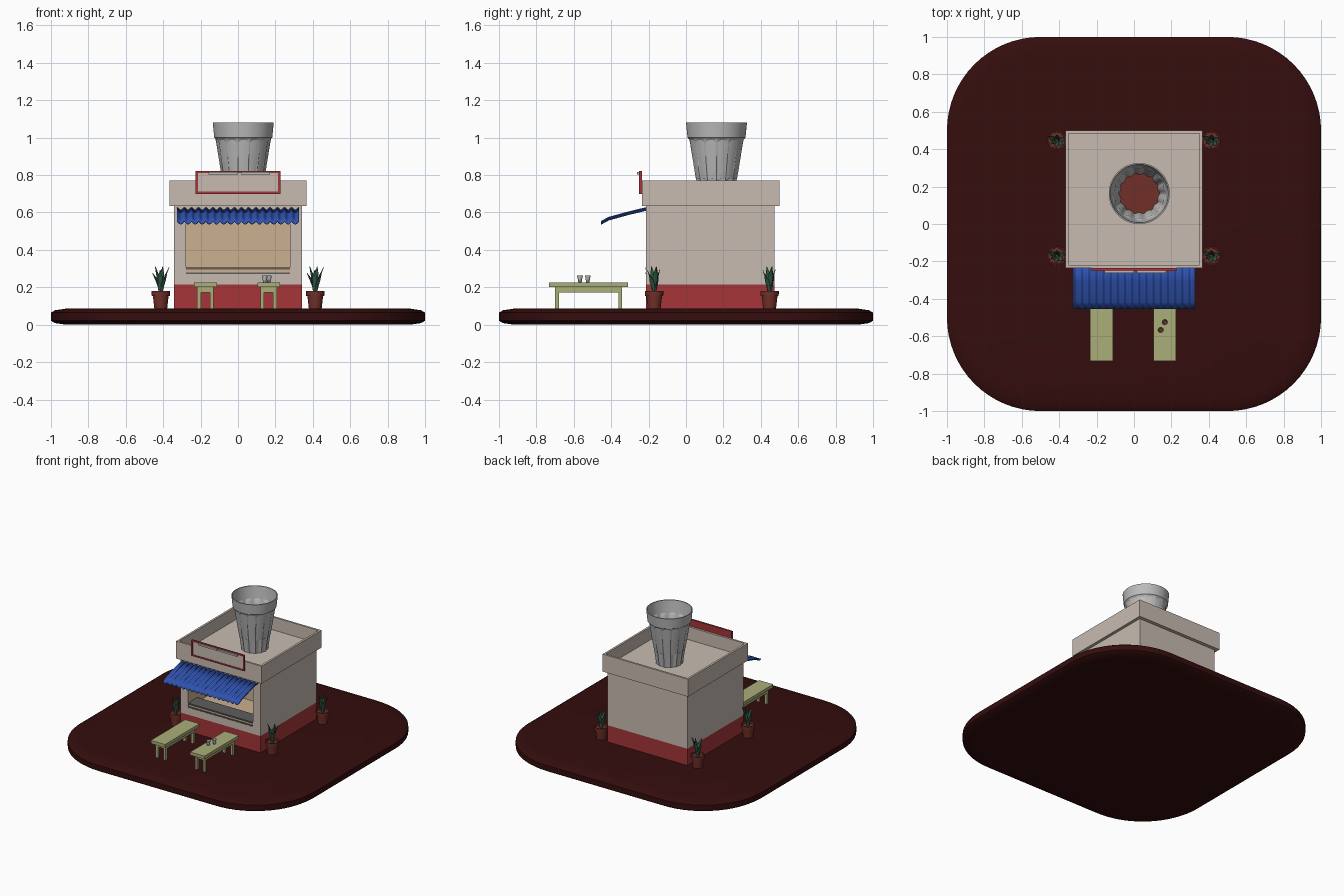
import bpy, bmesh, math
from mathutils import Vector

if "Cube" in bpy.data.objects:
    bpy.data.objects.remove(bpy.data.objects["Cube"])


def material(name, r, g, b):
    m = bpy.data.materials.new(name)
    m.diffuse_color = (r, g, b, 1)
    m.use_nodes = True
    m.node_tree.nodes["Principled BSDF"].inputs["Base Color"].default_value = m.diffuse_color
    return m


MAROON = material("dark maroon", 0.035, 0.004, 0.004)
PLASTER = material("beige plaster", 0.58, 0.50, 0.44)
RED = material("red", 0.38, 0.036, 0.040)
BLUE = material("blue", 0.030, 0.090, 0.46)
WOOD = material("pale olive", 0.41, 0.42, 0.19)
PEACH = material("peach", 0.60, 0.44, 0.28)
GLASS = material("light grey", 0.50, 0.50, 0.50)
GREEN = material("leaf green", 0.032, 0.11, 0.065)
CLAY = material("clay brown", 0.17, 0.030, 0.022)
STEEL = material("dark grey", 0.11, 0.11, 0.11)


def finish(name, bm, mats, smooth=None, recalc=True):
    if recalc:
        bmesh.ops.recalc_face_normals(bm, faces=bm.faces)
    me = bpy.data.meshes.new(name)
    bm.to_mesh(me)
    bm.free()
    for m in mats:
        me.materials.append(m)
    ob = bpy.data.objects.new(name, me)
    bpy.context.collection.objects.link(ob)
    if smooth:
        bpy.ops.object.select_all(action='DESELECT')
        ob.select_set(True)
        bpy.context.view_layer.objects.active = ob
        bpy.ops.object.shade_smooth_by_angle(angle=math.radians(smooth))
    return ob


def add_box(bm, x0, x1, y0, y1, z0, z1):
    vs = bmesh.ops.create_cube(bm, size=1)["verts"]
    for v in vs:
        v.co = Vector((x0 if v.co.x < 0 else x1, y0 if v.co.y < 0 else y1,
                       z0 if v.co.z < 0 else z1))


def box(name, mat, *dims):
    bm = bmesh.new()
    add_box(bm, *dims)
    return finish(name, bm, [mat])


def boxes(name, mat, dims):
    bm = bmesh.new()
    for d in dims:
        add_box(bm, *d)
    return finish(name, bm, [mat])


def loft(bm, rings, caps=True):
    """Skin a list of closed rings of points."""
    rows = [[bm.verts.new(p) for p in ring] for ring in rings]
    n = len(rows[0])
    for a, b in zip(rows, rows[1:]):
        for i in range(n):
            bm.faces.new((a[i], a[(i + 1) % n], b[(i + 1) % n], b[i]))
    if caps:
        bm.faces.new(rows[0])
        return bm.faces.new(rows[-1])


def lathe(name, mat, profile, centre, n, flutes=0, size=1.0, fill=None):
    """Profile rows are (radius, height, flute depth)."""
    bm = bmesh.new()
    cx, cy, cz = centre
    rings = []
    for r, z, d in profile:
        ring = []
        for i in range(n):
            t = math.tau * i / n
            rr = (r - d * abs(math.sin(flutes * t / 2))) * size
            ring.append((cx + rr * math.cos(t), cy + rr * math.sin(t), cz + z * size))
        rings.append(ring)
    last = loft(bm, rings)
    if fill:
        last.material_index = 1
    return finish(name, bm, [mat] + ([fill] if fill else []), 35)


# Rounded square ground slab with softened edges
def rounded_square(half, rad, z, n=16):
    pts = []
    for k, (sx, sy) in enumerate(((1, 1), (-1, 1), (-1, -1), (1, -1))):
        for i in range(n + 1):
            t = math.pi / 2 * (k + i / n)
            pts.append((sx * (half - rad) + rad * math.cos(t),
                        sy * (half - rad) + rad * math.sin(t), z))
    return pts


bm = bmesh.new()
loft(bm, [rounded_square(1 - i, 0.5 - i, z) for i, z in
          ((0.08, 0), (0.02, 0.009), (0, 0.022), (0, 0.064), (0.02, 0.077), (0.08, 0.086))])
finish("ground_slab", bm, [MAROON], 40)

# Kiosk: red plinth, wall block with a serving recess
box("plinth", RED, -0.343, 0.343, -0.214, 0.472, 0.08, 0.215)

bm = bmesh.new()
add_box(bm, -0.343, 0.343, -0.214, 0.472, 0.215, 0.64)
bm.normal_update()
front = min(bm.faces, key=lambda f: f.calc_center_median().y)
bmesh.ops.inset_individual(bm, faces=[front], thickness=0.03)
mid = front.calc_center_median()
for v in front.verts:
    v.co.x = math.copysign(0.278, v.co.x)
    v.co.z = 0.27 if v.co.z < mid.z else 0.60
back = bmesh.ops.extrude_discrete_faces(bm, faces=[front])["faces"][0]
bmesh.ops.translate(bm, verts=back.verts, vec=(0, 0.35, 0))
back.material_index = 1
for e in back.edges:
    for f in e.link_faces:
        f.material_index = 1
finish("walls", bm, [PLASTER, PEACH])

# Serving counter strips in the window
boxes("counter", STEEL, [(-0.278, 0.278, -0.216, -0.10, 0.295, 0.306),
                         (-0.278, 0.278, -0.216, -0.19, 0.272, 0.279)])
box("counter_core", PEACH, -0.277, 0.277, -0.208, -0.11, 0.271, 0.296)

# Parapet with recessed roof
bm = bmesh.new()
add_box(bm, -0.366, 0.366, -0.235, 0.499, 0.635, 0.77)
bm.normal_update()
top = max(bm.faces, key=lambda f: f.calc_center_median().z)
bmesh.ops.inset_individual(bm, faces=[top], thickness=0.022)
floor = bmesh.ops.extrude_discrete_faces(bm, faces=[top])["faces"][0]
bmesh.ops.translate(bm, verts=floor.verts, vec=(0, 0, -0.1))
finish("parapet_roof", bm, [PLASTER])

# Blank sign with red frame and two lamp strips
box("sign_back", RED, -0.225, 0.225, -0.243, -0.236, 0.702, 0.82)
box("sign_panel", PLASTER, -0.215, 0.215, -0.246, -0.242, 0.71, 0.812)
boxes("sign_frame", RED, [
    (-0.227, 0.227, -0.25, -0.236, 0.70, 0.711), (-0.227, 0.227, -0.25, -0.236, 0.811, 0.822),
    (-0.227, -0.216, -0.25, -0.236, 0.71, 0.812), (0.216, 0.227, -0.25, -0.236, 0.71, 0.812)])
boxes("sign_lamps", GLASS, [(-0.157, 0.0, -0.262, -0.249, 0.803, 0.816),
                            (0.017, 0.172, -0.262, -0.249, 0.803, 0.816)])

# Corrugated awning
bm = bmesh.new()
path = [(-0.21, 0.622), (-0.31, 0.598), (-0.415, 0.569), (-0.455, 0.547)]
waves, cols = 17, 17 * 8
rows = []
for y, z in path:
    rows.append([bm.verts.new((-0.325 + 0.65 * i / cols, y,
                               z + 0.007 * math.cos(math.tau * waves * i / cols)))
                 for i in range(cols + 1)])
for a, b in zip(rows, rows[1:]):
    for i in range(cols):
        bm.faces.new((a[i], b[i], b[i + 1], a[i + 1]))
awning = finish("awning", bm, [BLUE], 50, recalc=False)
sol = awning.modifiers.new("thickness", 'SOLIDIFY')
sol.thickness = 0.005

# Giant fluted glass on the roof, holding a little tea
glass = [(0.096, 0, 0.008), (0.110, 0.10, 0.010), (0.120, 0.15, 0.012), (0.144, 0.30, 0.012),
         (0.149, 0.325, 0.0), (0.155, 0.33, 0), (0.163, 0.41, 0), (0.156, 0.41, 0),
         (0.146, 0.33, 0), (0.110, 0.11, 0)]
lathe("roof_glass", GLASS, glass, (0.028, 0.163, 0.67), 112, 14, fill=CLAY)

# Small glasses on the right bench
for i, (x, y) in enumerate(((0.143, -0.567), (0.165, -0.525))):
    lathe(f"small_glass_{i}", GLASS, glass, (x, y, 0.225), 40, 10, 0.095, fill=CLAY)

# Two benches
for side, cx in (("left", -0.174), ("right", 0.164)):
    dims = [(cx - 0.061, cx + 0.061, -0.733, -0.31, 0.202, 0.226)]
    for s in (-1, 1):
        xo = sorted((cx + s * 0.024, cx + s * 0.044))
        dims.append((*xo, -0.695, -0.35, 0.172, 0.202))
        for y in (-0.70, -0.362):
            dims.append((*xo, y, y + 0.02, 0.08, 0.202))
    for y in (-0.70, -0.362):
        dims.append((cx - 0.04, cx + 0.04, y + 0.002, y + 0.018, 0.172, 0.202))
    boxes(f"{side}_bench", WOOD, dims)

# Potted plants at the four corners
pot = [(0.034, 0, 0), (0.042, 0.07, 0), (0.048, 0.07, 0), (0.050, 0.098, 0),
       (0.043, 0.098, 0), (0.042, 0.085, 0)]
LEAVES = [(0.2, 0.035, 0.135), (1.5, 0.020, 0.125), (2.7, 0.038, 0.105), (3.6, 0.022, 0.14),
          (4.6, 0.026, 0.12), (5.6, 0.030, 0.10), (0.9, 0.006, 0.14)]


def plant(name, x, y):
    bm = bmesh.new()
    for ang, lean, height in LEAVES:
        out = Vector((math.cos(ang), math.sin(ang), 0))
        side = Vector((-out.y, out.x, 0))
        prev = None
        for t, w in ((0, 0.007), (0.35, 0.013), (0.7, 0.013), (1, 0.001)):
            c = Vector((x, y, 0.17)) + out * (0.012 + lean * t * t) + Vector((0, 0, height * t))
            row = [bm.verts.new(c + side * w * s + out * (-0.006 * abs(s) * (1 - t)))
                   for s in (-1, 0, 1)]
            if prev:
                for i in (0, 1):
                    bm.faces.new((prev[i], prev[i + 1], row[i + 1], row[i]))
            prev = row
    ob = finish(name, bm, [GREEN], recalc=False)
    ob.modifiers.new("thickness", 'SOLIDIFY').thickness = 0.003


for sx, xn in ((-1, "left"), (1, "right")):
    for y, yn in ((-0.17, "front"), (0.447, "back")):
        lathe(f"{yn}_{xn}_pot", CLAY, pot, (sx * 0.413, y, 0.083), 20)
        plant(f"{yn}_{xn}_plant", sx * 0.413, y)
